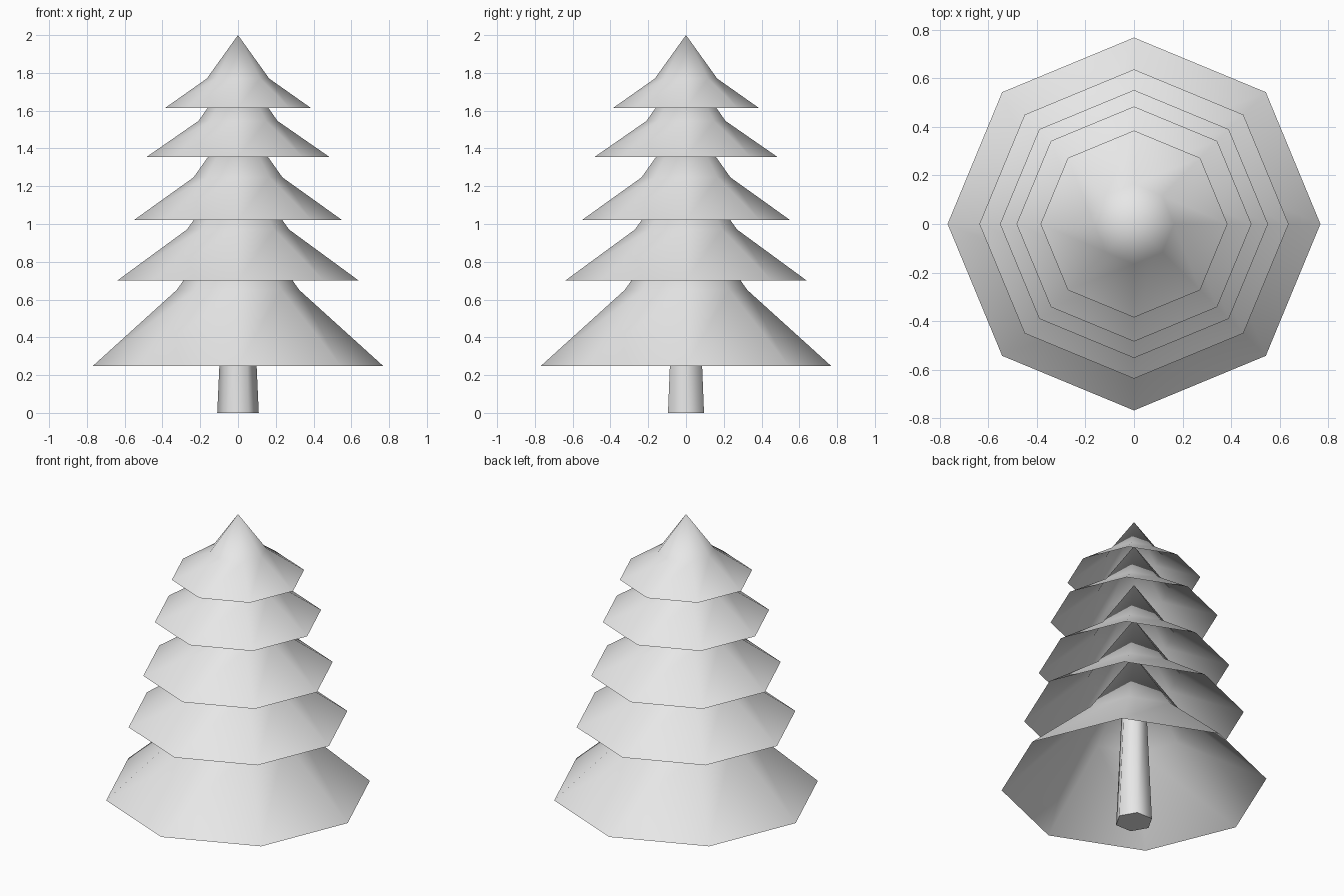
import bpy
import bmesh
import math

default = bpy.data.objects.get("Cube")
if default:
    bpy.data.objects.remove(default, do_unlink=True)

# One flat grey for the whole tree
grey = bpy.data.materials.new("plain grey")
grey.use_nodes = True
grey.diffuse_color = (0.8, 0.8, 0.8, 1)
grey.node_tree.nodes["Principled BSDF"].inputs["Base Color"].default_value = grey.diffuse_color


def lathe(name, profile, sides, cap_ends=False):
    """Turn (radius, height) points, bottom to top, round the z axis."""
    bm = bmesh.new()
    rings = []
    for r, z in profile:
        if r == 0:
            rings.append([bm.verts.new((0, 0, z))] * sides)
        else:
            angles = [math.tau * i / sides for i in range(sides)]
            rings.append([bm.verts.new((r * math.cos(a), r * math.sin(a), z)) for a in angles])
    for low, high in zip(rings, rings[1:]):
        for i in range(sides):
            j = (i + 1) % sides
            corners = [low[i], low[j], high[j], high[i]]
            bm.faces.new(list(dict.fromkeys(corners)))
    if cap_ends:
        bm.faces.new(rings[0][::-1])
        bm.faces.new(rings[-1])
    mesh = bpy.data.meshes.new(name)
    bm.to_mesh(mesh)
    bm.free()
    mesh.materials.append(grey)
    obj = bpy.data.objects.new(name, mesh)
    bpy.context.collection.objects.link(obj)
    bpy.ops.object.select_all(action="DESELECT")
    obj.select_set(True)
    bpy.context.view_layer.objects.active = obj
    bpy.ops.object.shade_smooth_by_angle(angle=math.radians(65))
    return obj


# Tapered six-sided trunk, running up inside the lowest branches
lathe("trunk", [(0.11, 0), (0.078, 0.7)], 6, cap_ends=True)

# Open eight-sided branch tiers: rim, shoulder and hidden or visible tip
tiers = [
    [(0.768, 0.249), (0.325, 0.65), (0, 1.11)],
    [(0.637, 0.702), (0.27, 0.971), (0, 1.35)],
    [(0.552, 1.02), (0.235, 1.247), (0, 1.58)],
    [(0.484, 1.355), (0.21, 1.545), (0, 1.84)],
    [(0.385, 1.615), (0.165, 1.77), (0, 2.0)],
]
for number, profile in enumerate(tiers, 1):
    lathe(f"branch_tier_{number}", profile, 8)
